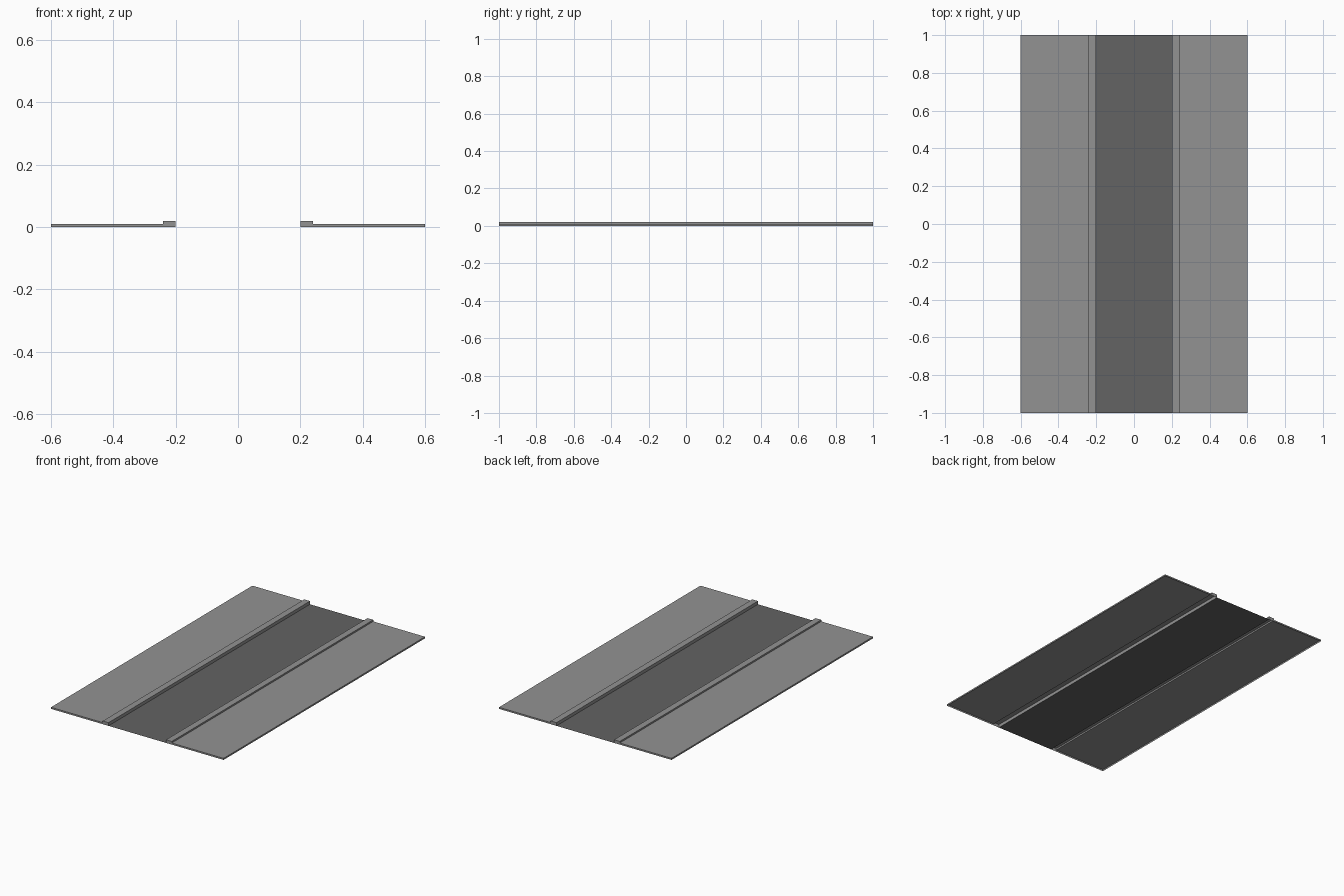
import bpy

if "Cube" in bpy.data.objects:
    bpy.data.objects.remove(bpy.data.objects["Cube"])


def material(name, value):
    mat = bpy.data.materials.new(name)
    mat.diffuse_color = (value, value, value, 1)
    mat.use_nodes = True
    mat.node_tree.nodes["Principled BSDF"].inputs["Base Color"].default_value = mat.diffuse_color
    return mat


def build(name, verts, faces, mat):
    mesh = bpy.data.meshes.new(name)
    mesh.from_pydata(verts, [], faces)
    mesh.materials.append(mat)
    mesh.update()
    obj = bpy.data.objects.new(name, mesh)
    bpy.context.collection.objects.link(obj)
    return obj


concrete = material("pavement grey", 0.29)
asphalt = material("asphalt dark grey", 0.125)

# Flat carriageway without thickness
build("road", [(-0.2, -1, 0), (0.2, -1, 0), (0.2, 1, 0), (-0.2, 1, 0)],
      [(0, 1, 2, 3)], asphalt)

# Pavement with raised kerb: stepped section from kerb foot to outer edge,
# closed at the ends and open underneath
section = [(0.2, 0), (0.2, 0.02), (0.24, 0.02), (0.24, 0.01), (0.6, 0.01), (0.6, 0)]
n = len(section)
for side, label in ((-1, "left"), (1, "right")):
    verts = [(side * x, y, z) for y in (-1, 1) for x, z in section]
    faces = [(i, i + n, i + n + 1, i + 1) for i in range(n - 1)]
    faces += [tuple(range(n)), tuple(reversed(range(n, 2 * n)))]
    # Keep every face pointing outwards on both sides
    if side == 1:
        faces = [f[::-1] for f in faces]
    faces = [f[::-1] for f in faces]
    pavement = build(label + "_pavement", verts, faces, concrete)
    # Outward check: the walking surface must face up
    if pavement.data.polygons[3].normal.z < 0:
        pavement.data.flip_normals()
